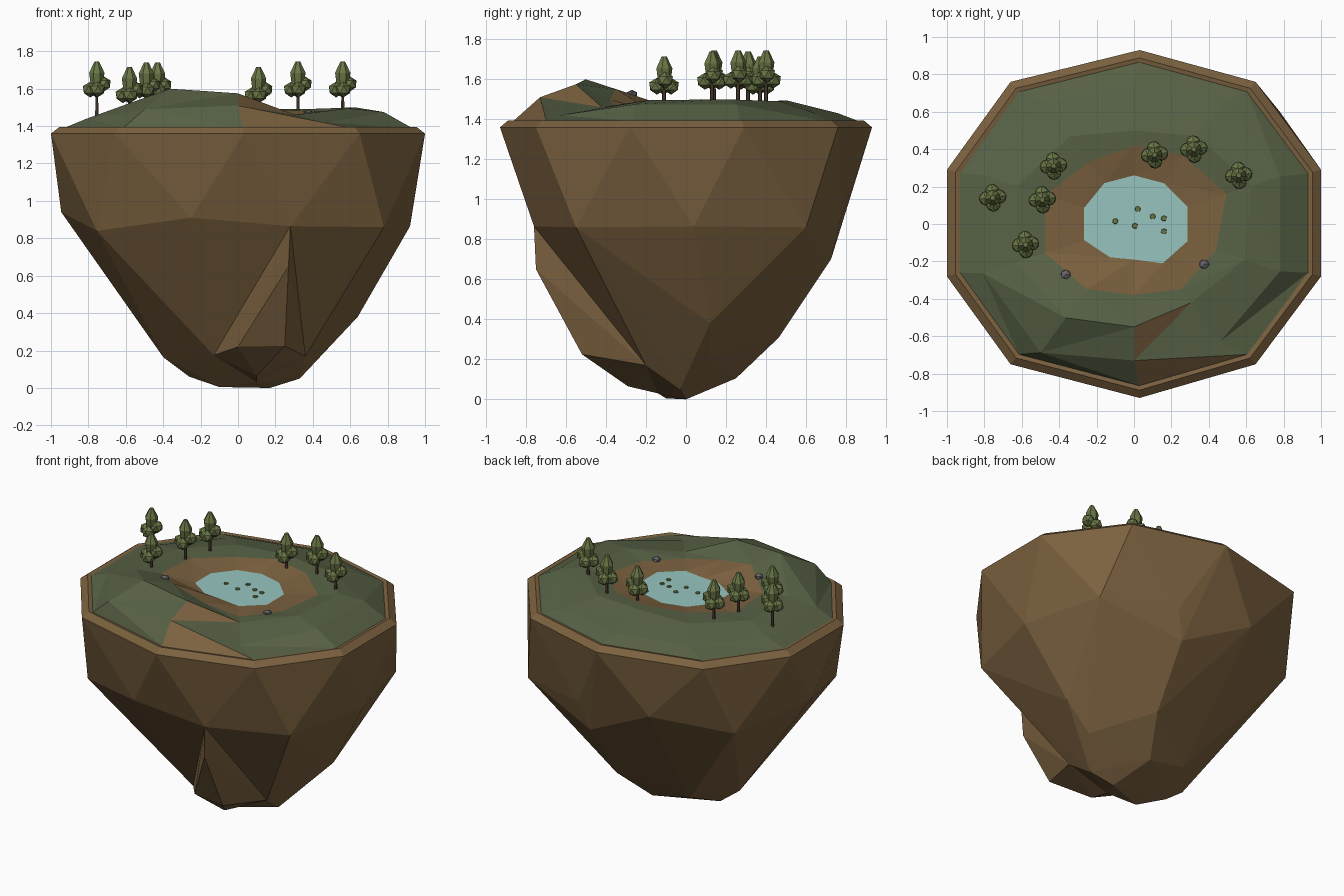
import bpy, bmesh, math
from mathutils import Vector
from mathutils.bvhtree import BVHTree

if "Cube" in bpy.data.objects:
    bpy.data.objects.remove(bpy.data.objects["Cube"])


def mat(name, rgb):
    m = bpy.data.materials.new(name)
    m.diffuse_color = (*rgb, 1)
    m.use_nodes = True
    m.node_tree.nodes["Principled BSDF"].inputs["Base Color"].default_value = m.diffuse_color
    return m


SOIL = mat("soil", (0.20, 0.12, 0.05))
GRASS = mat("grass", (0.095, 0.12, 0.06))
WATER = mat("water", (0.31, 0.56, 0.52))
LEAF = mat("leaf", (0.14, 0.18, 0.06))
BARK = mat("bark", (0.09, 0.055, 0.035))
STONE = mat("stone", (0.13, 0.13, 0.15))


def mesh(name, verts, faces, mats, ids=None):
    me = bpy.data.meshes.new(name)
    me.from_pydata([tuple(v) for v in verts], [], faces)
    for m in mats:
        me.materials.append(m)
    for p, i in zip(me.polygons, ids or []):
        p.material_index = i
    ob = bpy.data.objects.new(name, me)
    bpy.context.collection.objects.link(ob)
    return ob


def hull(name, pts, hidden, top_z=None):
    """Convex rock; faces lying wholly on 'hidden' points or at top_z are left open."""
    bm = bmesh.new()
    for p in pts:
        bm.verts.new(p)
    bmesh.ops.convex_hull(bm, input=bm.verts[:])
    near = [Vector(p) for p in hidden]

    def inner(v):
        return any((v.co - p).length < 1e-4 for p in near)
    kill = [f for f in bm.faces if all(inner(v) for v in f.verts)
            or (top_z and all(abs(v.co.z - top_z) < 1e-4 for v in f.verts))]
    bmesh.ops.delete(bm, geom=kill, context='FACES')
    bmesh.ops.recalc_face_normals(bm, faces=bm.faces[:])
    me = bpy.data.meshes.new(name)
    bm.to_mesh(me)
    bm.free()
    me.materials.append(SOIL)
    ob = bpy.data.objects.new(name, me)
    bpy.context.collection.objects.link(ob)


# Ten-sided outline of the island, counter-clockwise from angle 18
outline = [(1, .29), (.65, .76), (.03, .93), (-.66, .76), (-1, .29),
           (-1, -.28), (-.66, -.75), (.03, -.93), (.65, -.75), (1, -.28)]
# Ring half way down, staggered against the outline (from angle 0)
mid = [(.92, .04, .865), (.78, .60, .86), (.28, .77, .89), (-.28, .80, .95),
       (-.76, .56, .87), (-.945, 0, .94), (-.755, -.55, .84),
       (-.25, -.77, .91), (.28, -.76, .865), (.78, -.55, .86)]
valley_l, valley_r = (-.13, -.30, .175), (.36, -.20, .17)
foot_l = (.1, -.14, .03)
# Foot of the main rock
foot = [valley_l, valley_r, foot_l, (.64, .12, .38), (.465, .12, .21),
        (.22, .725, .70), (.2, .465, .31), (.08, .25, .105),
        (-.40, -.01, .165), (-.2, .24, .16), (-.26, 0, .06),
        (-.10, -.10, .005), (.17, 0, 0), (.33, -.03, .05)]
rim = [Vector((x * .955, y * .955, 1.395)) for x, y in outline]
top = [Vector((x, y, 1.36)) for x, y in outline]
joint = [mid[8], valley_l, valley_r, foot_l]
hull("earth_body", rim + top + mid + foot, joint, 1.395)
# Buttress standing out at the front between two valleys
hull("front_buttress", joint + [(.27, -.75, .65), (0, -.47, .22),
                                (.25, -.52, .225), (.1, -.29, .065)], joint)


def band(a, b, n=10, flip=False):
    """Triangles between inner ring b and outer ring a."""
    out = []
    for i in range(n):
        j = (i + 1) % n
        u0, u1, l0, l1 = a * n + i, a * n + j, b * n + i, b * n + j
        if flip:
            out += [(u0, u1, l0), (u1, l1, l0)]
        else:
            out += [(u0, l1, l0), (u0, u1, l1)]
    return out


def polar(rs, zs):
    return [Vector((r * math.cos(math.radians(18 + 36 * i)),
                    r * math.sin(math.radians(18 + 36 * i)), z))
            for i, (r, z) in enumerate(zip(rs, zs))]


# Grassy ground: rings from rim to pond; values run from angle 18 round
edge = [Vector((x * .93, y * .93, 1.39)) for x, y in outline]
slope = polar([.82, .80, .76, .80, .85, .85, .85, .73, .78, .82],
              [1.475, 1.43, 1.43, 1.43, 1.43, 1.44, 1.49, 1.51, 1.42, 1.475])
crest = polar([.66, .58, .50, .58, .66, .66, .62, .55, .52, .62],
              [1.50, 1.49, 1.495, 1.48, 1.475, 1.49, 1.60, 1.575, 1.46, 1.495])
shore = polar([.52, .45, .42, .41, .50, .50, .43, .38, .43, .46],
              [1.475, 1.485, 1.49, 1.475, 1.47, 1.485, 1.55, 1.50, 1.455, 1.465])
pond = polar([.30, .27, .26, .27, .28, .28, .22, .19, .26, .30], [1.45] * 10)
gv = rim + edge + slope + crest + shore + pond
gf, ids = [], []
for k in range(5):
    gf += band(k, k + 1, flip=k % 2 == 1)
    ids += [0 if k in (0, 4) else 1] * 20
# Bare earth track on the front right slope
for t in (34, 54):
    ids[t] = 0
mesh("ground", gv, gf, [SOIL, GRASS], ids)
mesh("pond_water", pond, [tuple(range(10))], [WATER])
ground_bvh = BVHTree.FromPolygons(gv, gf)


def ground_z(x, y):
    hit = ground_bvh.ray_cast(Vector((x, y, 3)), Vector((0, 0, -1)))[0]
    return hit.z if hit else 1.45


def ball(name, loc, scale, material, turn=0):
    bpy.ops.mesh.primitive_ico_sphere_add(subdivisions=1, radius=1,
                                          location=loc, rotation=(0, 0, turn))
    ob = bpy.context.object
    ob.name, ob.scale = name, scale
    ob.data.materials.append(material)


def cone(name, loc, r1, r2, h, material, n=6):
    bpy.ops.mesh.primitive_cone_add(vertices=n, radius1=r1, radius2=r2,
                                    depth=h, location=loc)
    ob = bpy.context.object
    ob.name = name
    ob.data.materials.append(material)


# Trees: trunk, lower lobes and a tall tapering crown
trees = [(-.755, .14, 1.745), (-.58, -.11, 1.715), (-.49, .13, 1.74),
         (-.43, .31, 1.74), (.11, .37, 1.715), (.32, .40, 1.745),
         (.56, .26, 1.745)]
for x, y, ztop in trees:
    z0 = min(ground_z(x, y), ztop - .22) - .01
    h = ztop - .13 - z0
    cone("tree_trunk", (x, y, z0 + h / 2), .010, .008, h, BARK)
    # Skirt of lobes, one of them riding higher
    for deg, dz in ((10, .12), (95, .15), (185, .15), (275, .15)):
        a = math.radians(deg)
        ball("tree_lobe", (x + .036 * math.cos(a), y + .036 * math.sin(a),
                           ztop - dz), (.043, .043, .042), LEAF, a)
    cone("tree_crown", (x, y, ztop - .09), .034, .042, .06, LEAF, 7)
    cone("tree_top", (x, y, ztop - .03), .042, .013, .06, LEAF, 7)

# Shore rocks
for x, y in ((-.365, -.27), (.375, -.215)):
    ball("rock", (x, y, ground_z(x, y) + .002), (.030, .028, .022), STONE)

# Lily pads
for x, y in ((-.10, .015), (.005, -.01), (.02, .08), (.10, .04), (.16, .03), (.16, -.04)):
    cone("lily_pad", (x, y, 1.453), .016, .014, .008, LEAF, 7)
